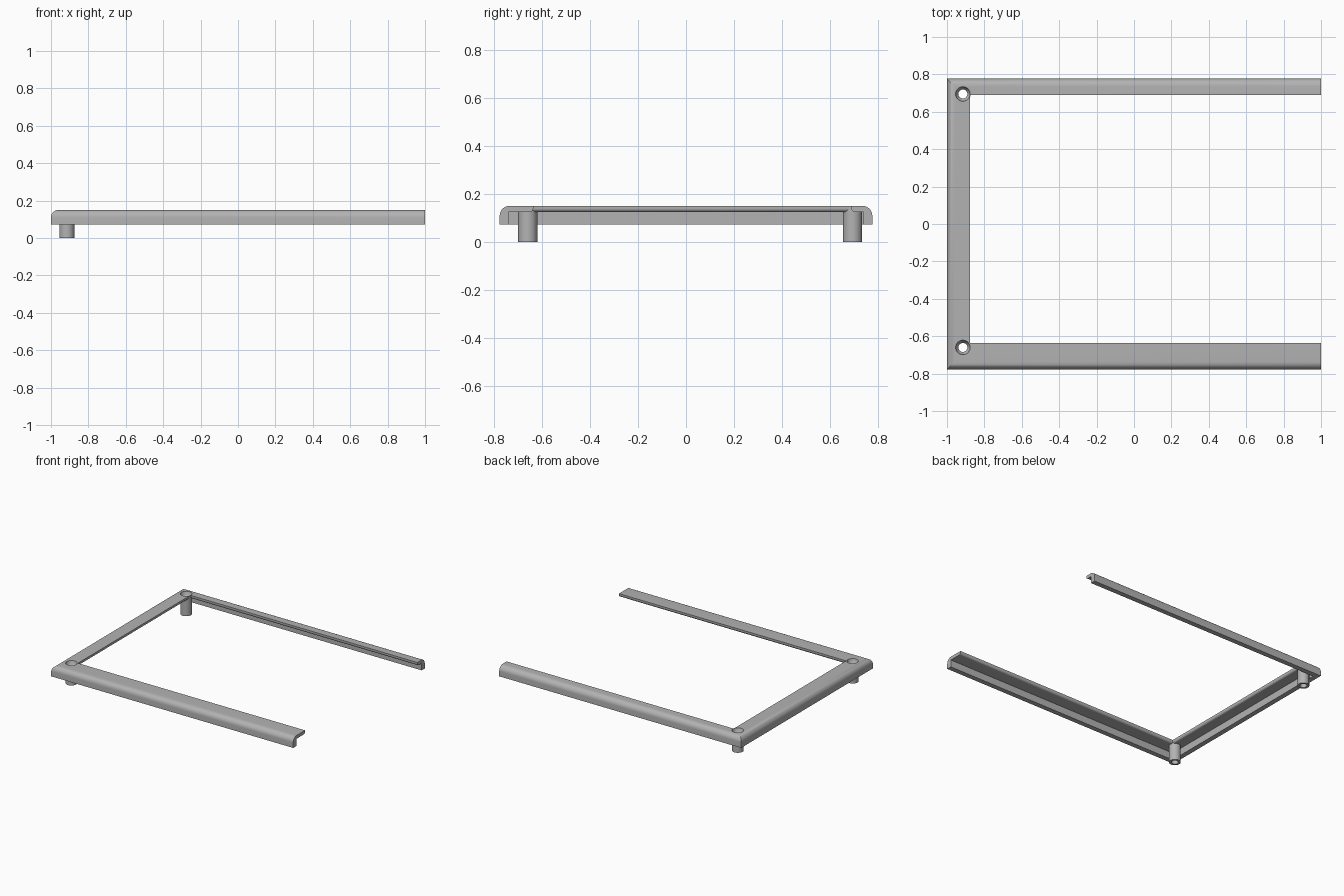
import bpy, bmesh
from math import sin, cos, pi

cube = bpy.data.objects.get("Cube")
if cube:
    bpy.data.objects.remove(cube)

grey = bpy.data.materials.new("plain grey")
grey.use_nodes = True
grey.diffuse_color = (0.45, 0.45, 0.45, 1)
grey.node_tree.nodes["Principled BSDF"].inputs["Base Color"].default_value = (0.45, 0.45, 0.45, 1)

TOP, UNDER, SKIRT = 0.15, 0.125, 0.072
WALL, FILLET, LIP = 0.037, 0.04, 0.015
HALF_Y = 0.777
FRONT, SIDE, BACK = 0.14, 0.123, 0.087      # arm widths
POSTS = [(-0.915, -0.66), (-0.915, 0.695)]


def finish(bm, name):
    bmesh.ops.recalc_face_normals(bm, faces=bm.faces)
    mesh = bpy.data.meshes.new(name)
    bm.to_mesh(mesh)
    bm.free()
    mesh.materials.append(grey)
    ob = bpy.data.objects.new(name, mesh)
    bpy.context.collection.objects.link(ob)
    return ob


def activate(ob):
    bpy.ops.object.select_all(action='DESELECT')
    ob.select_set(True)
    bpy.context.view_layer.objects.active = ob


def smooth(ob):
    activate(ob)
    bpy.ops.object.shade_smooth_by_angle(angle=pi / 6)


def section(width):
    """Angled strip: inset from the outer edge, height."""
    pts = [(WALL, UNDER), (WALL, SKIRT), (0, SKIRT)]
    for i in range(9):                       # rounded outer shoulder
        a = i / 8 * pi / 2
        pts.append((FILLET * (1 - cos(a)), TOP - FILLET * (1 - sin(a))))
    pts.append((width, TOP))
    for i in range(6):                       # rounded lower lip
        a = i / 5 * pi / 2
        pts.append((width - LIP * (1 - cos(a)), UNDER + LIP * (1 - sin(a))))
    return pts


def lathe(name, profile, x, y, closed, steps=40):
    bm = bmesh.new()
    rings = [[bm.verts.new((x + r * cos(2 * pi * k / steps), y + r * sin(2 * pi * k / steps), z))
              for k in range(steps)] for r, z in profile]
    pairs = list(zip(rings, rings[1:]))
    if closed:
        pairs.append((rings[-1], rings[0]))
    else:
        bm.faces.new(rings[0])
        bm.faces.new(rings[-1])
    for a, b in pairs:
        for k in range(steps):
            n = (k + 1) % steps
            bm.faces.new((a[k], a[n], b[n], b[k]))
    return finish(bm, name)


# Three-sided frame with mitred corners
f, s, b = section(FRONT), section(SIDE), section(BACK)
stations = [
    [(1, -HALF_Y + d, z) for d, z in f],
    [(-1 + e, -HALF_Y + d, z) for (d, z), (e, _) in zip(f, s)],
    [(-1 + e, HALF_Y - d, z) for (d, z), (e, _) in zip(b, s)],
    [(1, HALF_Y - d, z) for d, z in b],
]
bm = bmesh.new()
loops = [[bm.verts.new(p) for p in st] for st in stations]
count = len(f)
for p, q in zip(loops, loops[1:]):
    for k in range(count):
        n = (k + 1) % count
        bm.faces.new((p[k], p[n], q[n], q[k]))
bm.faces.new(loops[0])
bm.faces.new(loops[-1])
frame = finish(bm, "frame")

# Post seats cut through the frame corners
for x, y in POSTS:
    cutter = lathe("seat_cutter", [(0.039, 0.05), (0.039, 0.2)], x, y, False)
    cutter.hide_render = True
    mod = frame.modifiers.new("seat", 'BOOLEAN')
    mod.operation = 'DIFFERENCE'
    mod.solver = 'EXACT'
    mod.object = cutter
    activate(frame)
    bpy.ops.object.modifier_apply(modifier=mod.name)
    bpy.data.objects.remove(cutter)
smooth(frame)

# Hollow countersunk posts
post_profile = [(0.024, 0), (0.04, 0), (0.04, UNDER), (0.042, UNDER), (0.042, TOP),
                (0.039, TOP), (0.033, UNDER), (0.024, 0.115)]
for (x, y), name in zip(POSTS, ("front_post", "back_post")):
    smooth(lathe(name, post_profile, x, y, True))
